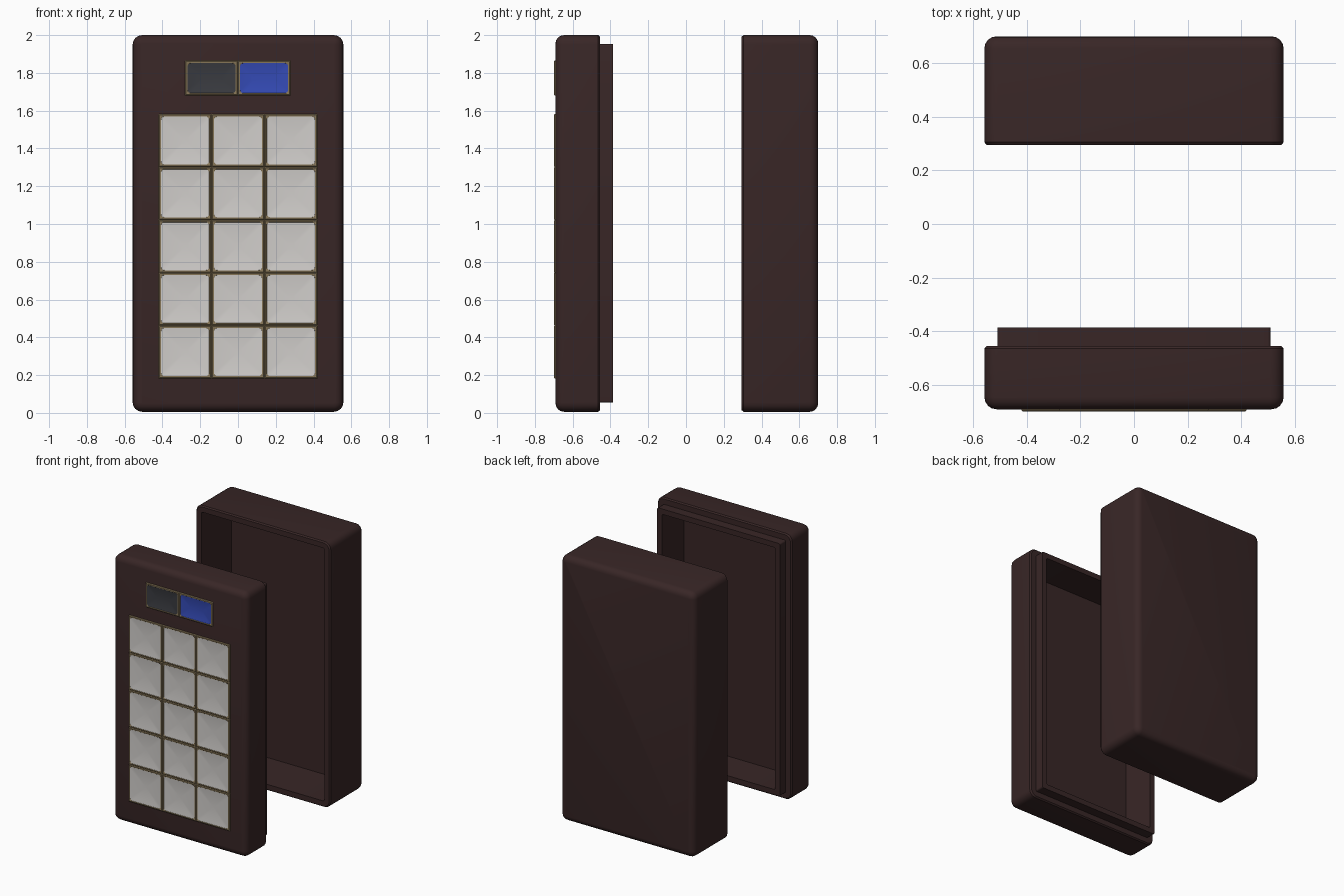
import bpy, bmesh, math

if "Cube" in bpy.data.objects:
    bpy.data.objects.remove(bpy.data.objects["Cube"])


def material(name, rgb):
    m = bpy.data.materials.new(name)
    m.diffuse_color = (*rgb, 1.0)
    m.use_nodes = True
    m.node_tree.nodes["Principled BSDF"].inputs["Base Color"].default_value = m.diffuse_color
    return m


BROWN = material("dark brown plastic", (0.040, 0.0195, 0.0195))
TAN = material("tan trim", (0.24, 0.18, 0.095))
WHITE = material("off white keys", (0.64, 0.62, 0.60))
GREY = material("dark grey screen", (0.042, 0.044, 0.052))
BLUE = material("blue screen", (0.035, 0.07, 0.47))


def ring(bm, cx, cz, hw, hh, r, y, seg=4):
    """Rounded rectangle of vertices in the XZ plane, anticlockwise from the front."""
    pts = []
    for k, (sx, sz) in enumerate([(1, 1), (-1, 1), (-1, -1), (1, -1)]):
        for s in range(seg + 1):
            a = math.pi / 2 * (k + s / seg)
            pts.append(bm.verts.new((cx + sx * (hw - r) + r * math.cos(a), y,
                                     cz + sz * (hh - r) + r * math.sin(a))))
    return pts


def loft(bm, cx, cz, hw, hh, profile, cap_start=False, cap_end=False):
    """Bridge rings given as (inset, y, corner radius)."""
    rings = [ring(bm, cx, cz, hw - d, hh - d, r, y) for d, y, r in profile]
    for a, b in zip(rings, rings[1:]):
        n = len(a)
        for i in range(n):
            j = (i + 1) % n
            bm.faces.new((a[i], a[j], b[j], b[i]))
    if cap_start:
        bm.faces.new(rings[0][::-1])
    if cap_end:
        bm.faces.new(rings[-1])


def finish(name, bm, mat, closed=False, angle=35):
    if closed:
        bmesh.ops.recalc_face_normals(bm, faces=bm.faces[:])
    me = bpy.data.meshes.new(name)
    bm.to_mesh(me)
    bm.free()
    me.materials.append(mat)
    ob = bpy.data.objects.new(name, me)
    bpy.context.collection.objects.link(ob)
    bpy.ops.object.select_all(action='DESELECT')
    ob.select_set(True)
    bpy.context.view_layer.objects.active = ob
    bpy.ops.object.shade_smooth_by_angle(angle=math.radians(angle))
    return ob


def rounded_edge(y_face, inward, size=0.045, steps=4):
    """Profile points of the rounded edge, from the flat face to the side wall."""
    out = []
    for s in range(steps + 1):
        a = math.pi / 2 * s / steps
        d = size * (1 - math.sin(a))
        out.append((d, y_face + inward * size * (1 - math.cos(a)), max(0.05 - d, 0.006)))
    return out


CZ, HW, HH = 1.003, 0.558, 0.997

# Front half of the case, hollow with a stepped lip
bm = bmesh.new()
loft(bm, 0, CZ, HW, HH, rounded_edge(-0.691, 1) + [
    (0.0, -0.465, 0.05), (0.008, -0.455, 0.045), (0.048, -0.455, 0.012),
    (0.048, -0.386, 0.012), (0.088, -0.386, 0.01), (0.088, -0.645, 0.01)],
    cap_start=True, cap_end=True)
finish("front_case", bm, BROWN, closed=True)

# Back half of the case, hollow and open to the front
bm = bmesh.new()
loft(bm, 0, CZ, HW, HH, rounded_edge(0.70, -1) + [
    (0.0, 0.305, 0.05), (0.008, 0.295, 0.045), (0.047, 0.295, 0.012),
    (0.047, 0.65, 0.012)], cap_start=True, cap_end=True)
finish("back_case", bm, BROWN, closed=True)

# Button and screen cells: (centre x, centre z, half width, half height)
keys = [((c - 1) * 0.28, 0.322 + row * 0.28, 0.14, 0.14)
        for row in range(5) for c in range(3)]
screens = [(-0.14, 1.772, 0.14, 0.0925), (0.138, 1.772, 0.14, 0.0925)]


def trim(name, cells):
    bm = bmesh.new()
    for cell in cells:
        loft(bm, *cell, [(0.0, -0.688, 0.001), (0.0, -0.695, 0.001),
                         (0.005, -0.70, 0.001), (0.012, -0.70, 0.012),
                         (0.014, -0.697, 0.016)])
    finish(name, bm, TAN)


def dish(name, cells, mat):
    bm = bmesh.new()
    for cell in cells:
        h = cell[3]
        prof = []
        for t in (0.0, 0.15, 0.35, 0.6, 0.85):
            d = 0.013 + t * (h - 0.013)
            prof.append((d, -0.692 - 0.007 * (1 - t) ** 2, 0.016 * (1 - t) + 0.002))
        loft(bm, *cell, prof, cap_end=True)
    finish(name, bm, mat, angle=60)


trim("key_frames", keys)
trim("screen_frames", screens)
dish("keys", keys, WHITE)
dish("dark_screen", screens[:1], GREY)
dish("blue_screen", screens[1:], BLUE)
